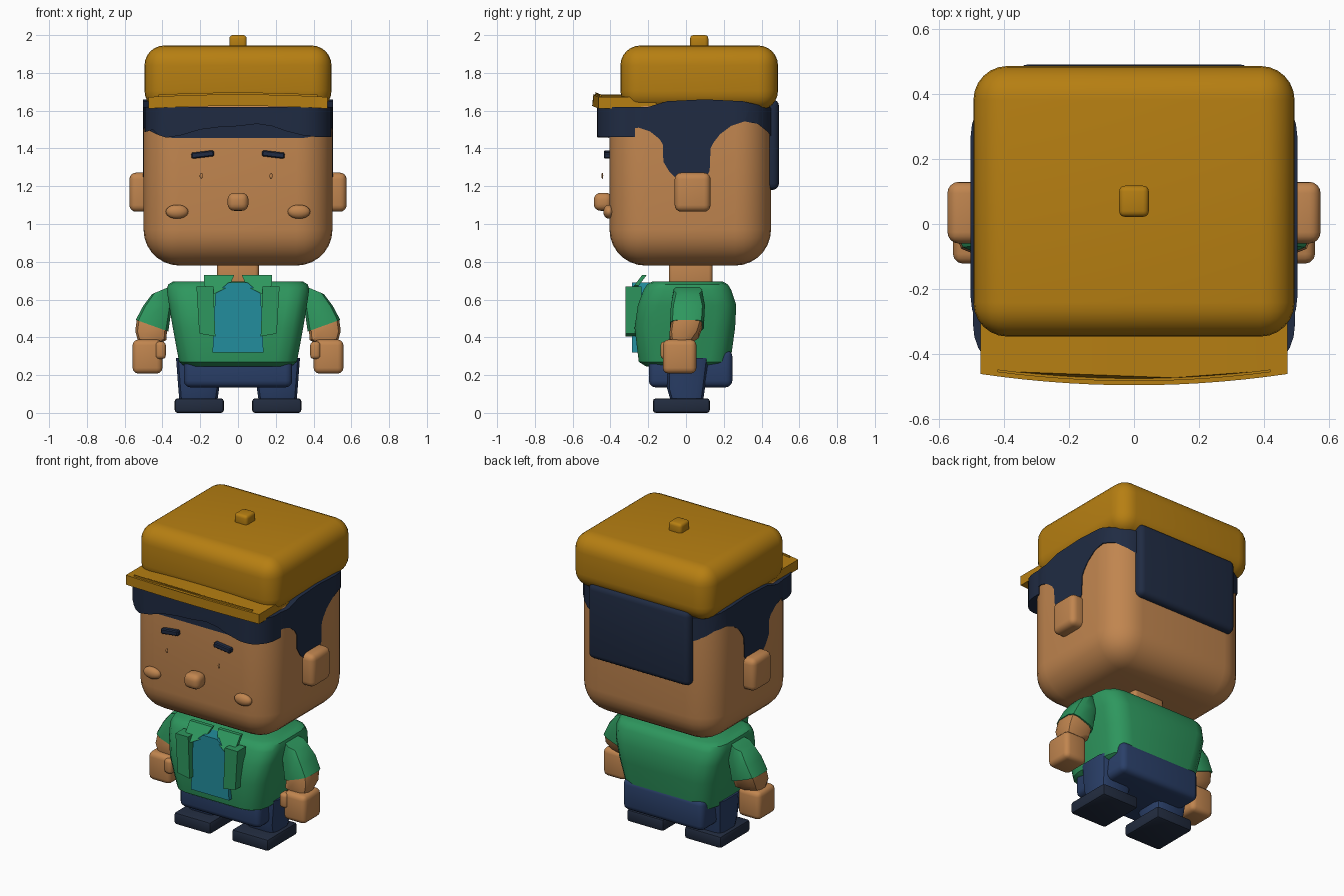
import bpy, bmesh, math
from mathutils import Vector, Matrix

if "Cube" in bpy.data.objects:
    bpy.data.objects.remove(bpy.data.objects["Cube"])


def material(name, rgb):
    m = bpy.data.materials.new(name)
    m.diffuse_color = (*rgb, 1)
    m.use_nodes = True
    m.node_tree.nodes["Principled BSDF"].inputs["Base Color"].default_value = m.diffuse_color
    return m


SKIN = material("warm_skin", (0.53, 0.235, 0.078))
CAP = material("mustard", (0.47, 0.212, 0.006))
HAIR = material("dark_navy", (0.014, 0.024, 0.055))
GREEN = material("jacket_green", (0.027, 0.31, 0.112))
TEAL = material("shirt_teal", (0.016, 0.27, 0.34))
PANTS = material("trouser_blue", (0.023, 0.05, 0.14))
SHOE = material("shoe_blue", (0.016, 0.025, 0.05))


def smooth(ob, angle=35):
    bpy.ops.object.select_all(action='DESELECT')
    ob.select_set(True)
    bpy.context.view_layer.objects.active = ob
    bpy.ops.object.shade_smooth_by_angle(angle=math.radians(angle))


def finish(name, bm, mat):
    bmesh.ops.recalc_face_normals(bm, faces=bm.faces[:])
    me = bpy.data.meshes.new(name)
    bm.to_mesh(me)
    bm.free()
    me.materials.append(mat)
    ob = bpy.data.objects.new(name, me)
    bpy.context.collection.objects.link(ob)
    smooth(ob)
    return ob


def box(name, mat, x, y, z, r=0.02, seg=3, turn=0):
    """Rounded box from (low, high) ranges, optionally turned in the front plane."""
    bm = bmesh.new()
    bmesh.ops.create_cube(bm, size=1)
    size = Vector([b - a for a, b in (x, y, z)])
    mid = Vector([(a + b) / 2 for a, b in (x, y, z)])
    bmesh.ops.scale(bm, vec=size, verts=bm.verts)
    bmesh.ops.bevel(bm, geom=bm.edges[:], offset=r, segments=seg, profile=0.5, affect='EDGES')
    bmesh.ops.transform(bm, matrix=Matrix.Translation(mid) @ Matrix.Rotation(turn, 4, 'Y'), verts=bm.verts)
    return finish(name, bm, mat)


def side(s, a, b):
    return (a, b) if s > 0 else (-b, -a)


def prism(name, mat, pts, axis, a, b, warp=None):
    """Outline in (y,z) for axis X or (x,z) for axis Y, extruded from a to b."""
    bm = bmesh.new()
    rows = []
    for d in (a, b):
        cos = [Vector((d, u, v) if axis == 'X' else (u, d, v)) for u, v in pts]
        rows.append([bm.verts.new(warp(c) if warp else c) for c in cos])
    n = len(pts)
    bm.faces.new(rows[0])
    bm.faces.new(rows[1][::-1])
    for i in range(n):
        j = (i + 1) % n
        bm.faces.new((rows[0][i], rows[0][j], rows[1][j], rows[1][i]))
    return finish(name, bm, mat)


def loft(name, mat, rings, corner, k=3):
    """Skin rounded rectangles (cx, cy, z, half x, half y, tilt)."""
    bm = bmesh.new()
    rows = []
    for cx, cy, z, hx, hy, tilt in rings:
        r = min(corner, hx * 0.9, hy * 0.9)
        row = []
        for q, (sx, sy) in enumerate(((1, 1), (-1, 1), (-1, -1), (1, -1))):
            for i in range(k + 1):
                t = math.pi / 2 * (q + i / k)
                dx = sx * (hx - r) + r * math.cos(t)
                dy = sy * (hy - r) + r * math.sin(t)
                row.append(bm.verts.new((cx + dx, cy + dy, z + tilt * dx)))
        rows.append(row)
    n = len(rows[0])
    for lo, hi in zip(rows, rows[1:]):
        for i in range(n):
            j = (i + 1) % n
            bm.faces.new((lo[i], lo[j], hi[j], hi[i]))
    bm.faces.new(rows[0][::-1])
    bm.faces.new(rows[-1])
    return finish(name, bm, mat)


def intersect(ob, cutter):
    """Keep only the part of ob inside cutter."""
    mod = ob.modifiers.new("trim", 'BOOLEAN')
    mod.operation, mod.object, mod.solver = 'INTERSECT', cutter, 'EXACT'
    dg = bpy.context.evaluated_depsgraph_get()
    me = bpy.data.meshes.new_from_object(ob.evaluated_get(dg))
    ob.modifiers.clear()
    ob.data = me
    bpy.data.objects.remove(cutter)
    smooth(ob)


def ball(name, mat, centre, radii, turn=0):
    bm = bmesh.new()
    bmesh.ops.create_uvsphere(bm, u_segments=20, v_segments=12, radius=1)
    bmesh.ops.scale(bm, vec=radii, verts=bm.verts)
    bmesh.ops.translate(bm, vec=centre, verts=bm.verts)
    return finish(name, bm, mat)


# head and face
box("head", SKIN, (-0.5, 0.5), (-0.405, 0.45), (0.78, 1.72), 0.19, 7)
box("neck", SKIN, (-0.11, 0.11), (-0.09, 0.14), (0.66, 0.82), 0.02)
box("nose", SKIN, (-0.055, 0.055), (-0.488, -0.39), (1.07, 1.165), 0.035, 4)
for s in (-1, 1):
    box("ear", SKIN, side(s, 0.46, 0.575), (-0.06, 0.13), (1.065, 1.272), 0.035, 4)
    box("eyebrow", HAIR, side(s, 0.127, 0.247), (-0.434, -0.395), (1.352, 1.384), 0.006, 1, s * 0.12)
    ball("eye", SKIN, (s * 0.185 - 0.01, -0.443, 1.255), (0.008, 0.005, 0.016))
    ball("cheek", SKIN, (s * 0.323, -0.408, 1.065), (0.06, 0.03, 0.037))

# side hair, trimmed to its outline
hair = box("side_hair", HAIR, (-0.504, 0.504), (-0.411, 0.456), (0.75, 1.9), 0.19, 7)
outline = [(-0.42, 1.45), (-0.36, 1.48), (-0.31, 1.505), (-0.25, 1.51), (-0.19, 1.49), (-0.14, 1.45),
           (-0.122, 1.42), (-0.12, 1.33), (-0.09, 1.28), (-0.05, 1.24), (0.1, 1.24), (0.125, 1.28),
           (0.13, 1.4), (0.145, 1.43), (0.18, 1.475), (0.24, 1.52), (0.31, 1.543), (0.38, 1.53),
           (0.43, 1.49), (0.47, 1.44), (0.47, 1.61), (0.3, 1.65), (0.1, 1.66), (-0.1, 1.65),
           (-0.2, 1.62), (-0.42, 1.62)]
intersect(hair, prism("hair_outline", HAIR, outline, 'X', -0.7, 0.7))

# wavy fringe
fringe = box("fringe", HAIR, (-0.496, 0.496), (-0.472, 0.3), (1.3, 1.9), 0.16, 7)
wave = [(-0.6, 1.46), (-0.48, 1.49), (-0.45, 1.50), (-0.42, 1.47), (-0.38, 1.457), (-0.3, 1.47), (-0.2, 1.50),
        (-0.1, 1.513), (0, 1.518), (0.1, 1.53), (0.18, 1.518), (0.26, 1.49), (0.34, 1.47), (0.42, 1.46),
        (0.6, 1.46), (0.6, 1.62), (-0.6, 1.62)]
intersect(fringe, prism("fringe_outline", HAIR, wave, 'Y', -0.7, -0.27))
box("back_hair", HAIR, (-0.36, 0.36), (0.3, 0.492), (1.18, 1.66), 0.035, 4)

# cap: crown, button, arched brim and stitched ridge
box("cap_crown", CAP, (-0.495, 0.495), (-0.347, 0.487), (1.6, 1.945), 0.105, 6)
box("cap_button", CAP, (-0.046, 0.046), (0.022, 0.118), (1.92, 2.0), 0.018)


def arch(half, z0, z1, n=14):
    xs = [half * (2 * i / n - 1) for i in range(n + 1)]
    rise = lambda x: 0.014 * (1 - (x / 0.475) ** 2)
    return [(x, z0 + rise(x)) for x in xs] + [(x, z1 + rise(x)) for x in reversed(xs)]


def curve_front(c):
    return Vector((c.x, c.y + (0.035 * (c.x / 0.475) ** 2 if c.y < -0.3 else 0), c.z))


prism("cap_brim", CAP, arch(0.473, 1.611, 1.672), 'Y', -0.497, -0.16, curve_front)
prism("brim_ridge", CAP, arch(0.42, 1.66, 1.682), 'Y', -0.484, -0.476, curve_front)

# jacket body
body = [(0.245, 0.28, -0.21, 0.20), (0.27, 0.312, -0.25, 0.235), (0.45, 0.345, -0.272, 0.26),
        (0.57, 0.365, -0.255, 0.266), (0.65, 0.377, -0.225, 0.24), (0.68, 0.37, -0.205, 0.222),
        (0.695, 0.345, -0.18, 0.195)]
loft("jacket", GREEN, [(0, (a + b) / 2, z, hx, (b - a) / 2, 0) for z, hx, a, b in body], 0.11)

# shirt front, lapels and collar
prism("shirt_front", TEAL, [(-0.135, 0.32), (0.135, 0.32), (0.12, 0.63), (0.05, 0.69), (-0.05, 0.69),
                            (-0.12, 0.63)], 'Y', -0.285, -0.18)
for s in (-1, 1):
    prism("lapel", GREEN, [(s * 0.22, 0.67), (s * 0.13, 0.67), (s * 0.12, 0.405), (s * 0.205, 0.42)],
          'Y', -0.32, -0.235)
    prism("collar", GREEN, [(s * 0.18, 0.73), (s * 0.02, 0.73), (s * 0.045, 0.67), (s * 0.125, 0.63),
                            (s * 0.18, 0.675)], 'Y', -0.285, -0.26,
          lambda c: Vector((c.x, c.y + 0.75 * (c.z - 0.66), c.z)))

# arms, hands and thumbs
for s in (-1, 1):
    loft("sleeve", GREEN, [(s * 0.455, 0.005, 0.462, 0.086, 0.09, s * 0.36),
                           (s * 0.425, 0.01, 0.57, 0.077, 0.09, s * -0.05),
                           (s * 0.405, 0.01, 0.65, 0.05, 0.075, s * -0.42)], 0.045, 2)
    loft("forearm", SKIN, [(s * 0.475, -0.03, 0.36, 0.05, 0.05, 0),
                           (s * 0.462, -0.01, 0.41, 0.082, 0.078, s * 0.3),
                           (s * 0.455, 0.005, 0.47, 0.08, 0.083, s * 0.36)], 0.04, 2)
    box("hand", SKIN, side(s, 0.4, 0.558), (-0.122, 0.055), (0.208, 0.388), 0.03, 3)
    box("thumb", SKIN, side(s, 0.382, 0.437), (-0.135, -0.06), (0.285, 0.378), 0.02, 3)

# trousers and shoes
box("trouser_seat", PANTS, (-0.287, 0.287), (-0.197, 0.245), (0.135, 0.335), 0.035, 3)
for s in (-1, 1):
    loft("leg", PANTS, [(s * 0.21, 0.005, 0.06, 0.1, 0.085, 0), (s * 0.208, 0.0, 0.13, 0.108, 0.1, 0),
                        (s * 0.208, 0.01, 0.29, 0.12, 0.11, 0)], 0.04, 2)
    box("shoe", SHOE, side(s, 0.075, 0.335), (-0.175, 0.126), (0, 0.077), 0.015, 2)
